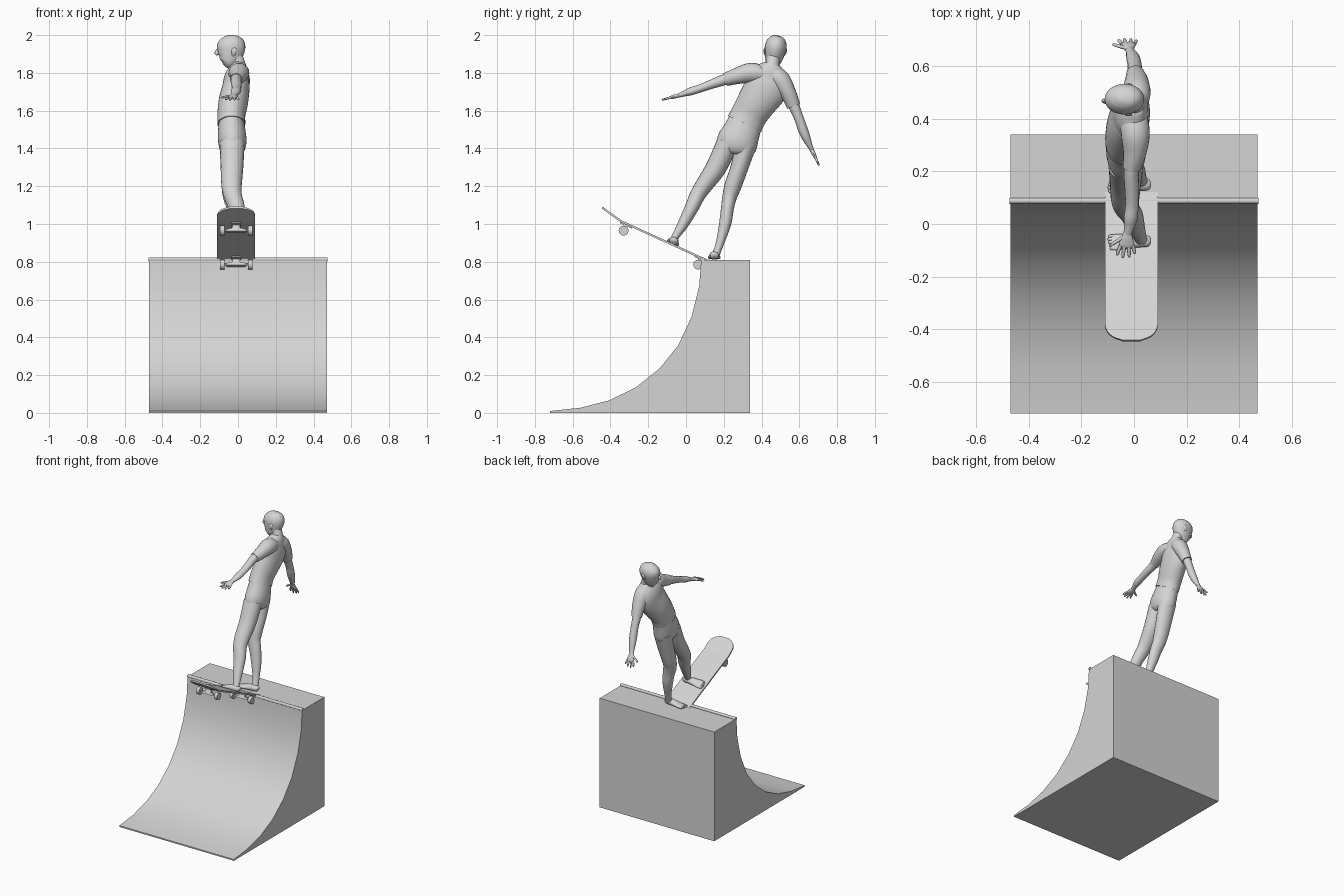
import bpy, bmesh, math
from mathutils import Vector, Matrix

grey = bpy.data.materials.new("light grey")
grey.diffuse_color = (0.66, 0.66, 0.66, 1)


def finish(name, bm, angle=50, matrix=None):
    bmesh.ops.recalc_face_normals(bm, faces=bm.faces)
    me = bpy.data.meshes.new(name)
    bm.to_mesh(me)
    bm.free()
    if matrix:
        me.transform(matrix)
    me.materials.append(grey)
    ob = bpy.data.objects.new(name, me)
    bpy.context.collection.objects.link(ob)
    bpy.ops.object.select_all(action='DESELECT')
    ob.select_set(True)
    bpy.context.view_layer.objects.active = ob
    bpy.ops.object.shade_smooth_by_angle(angle=math.radians(angle))
    return ob


def bridge(bm, rings):
    for a, b in zip(rings, rings[1:]):
        for i in range(len(a)):
            j = (i + 1) % len(a)
            bm.faces.new((a[i], a[j], b[j], b[i]))
    bm.faces.new(rings[0])
    bm.faces.new(rings[-1])


def spline(st, steps):
    """Catmull-Rom through the stations."""
    p = [Vector(s) for s in st]
    p = [2 * p[0] - p[1]] + p + [2 * p[-1] - p[-2]]
    out = []
    for i in range(1, len(p) - 2):
        a, b, c, d = p[i - 1:i + 3]
        for k in range(steps):
            t = k / steps
            out.append(0.5 * (2 * b + (c - a) * t + (2 * a - 5 * b + 4 * c - d) * t ** 2
                              + (3 * b - a - 3 * c + d) * t ** 3))
    return out + [p[-2]]


def loft(name, st, wide=(1, 0, 0), sides=20, steps=4):
    """Elliptical tube; station = x, y, z, radius along wide, other radius."""
    pts = spline(st, steps)
    bm = bmesh.new()
    rings = []
    for i, s in enumerate(pts):
        c = Vector(s[:3])
        t = (Vector(pts[min(i + 1, len(pts) - 1)][:3]) - Vector(pts[max(i - 1, 0)][:3])).normalized()
        a = Vector(wide)
        a = (a - t * a.dot(t)).normalized()
        b = t.cross(a)
        ring = []
        for k in range(sides):
            w = 2 * math.pi * k / sides
            ring.append(bm.verts.new(c + a * math.cos(w) * max(s[3], .001) + b * math.sin(w) * max(s[4], .001)))
        rings.append(ring)
    bridge(bm, rings)
    return finish(name, bm)


def prism(name, outline, x0, x1, angle=30, matrix=None):
    """Outline in the y-z plane, stretched along x."""
    bm = bmesh.new()
    bridge(bm, [[bm.verts.new((x, y, z)) for y, z in outline] for x in (x0, x1)])
    return finish(name, bm, angle, matrix)


def circle(y, z, r, n=20):
    return [(y + r * math.cos(2 * math.pi * i / n), z + r * math.sin(2 * math.pi * i / n)) for i in range(n)]


# Quarter pipe and its coping
prism("ramp", [(-.72, 0), (-.72, .01), (-.56, .027), (-.41, .065), (-.265, .135), (-.14, .235), (-.04, .36),
               (.03, .51), (.07, .67), (.08, .81), (.34, .81), (.34, 0)], -.47, .47)
prism("coping", circle(.088, .813, .011, 14), -.473, .473)

# Board frame: x across, y along the deck, z out of the deck
board = Matrix(((1, 0, 0, -.01), (0, .91, .415, -.133), (0, -.415, .91, .875), (0, 0, 0, 1)))

# Deck with rounded, kicked ends
L, R = .371, .085
ts = [R * (1 - math.cos(math.pi / 2 * i / 9)) for i in range(10)] + [.10, .12, .14]
ts = [-L + t for t in ts] + [L - t for t in reversed(ts)]
bm = bmesh.new()
rings = []
for y in ts:
    d = min((L - abs(y)) / R, 1)
    w = .101 * max(1 - (1 - d) ** 2.4, .08) ** (1 / 2.4)
    z = .045 + .2 * max(0, abs(y) - .25)
    rings.append([bm.verts.new(v) for v in ((-w, y, z), (w, y, z), (w, y, z - .011), (-w, y, z - .011))])
bridge(bm, rings)
finish("deck", bm, 30, board)

# Trucks and wheels
for end, s in (("front", -1), ("rear", 1)):
    y = s * .217
    prism(end + "_baseplate", [(y - .035, .036), (y + .035, .036), (y + .035, .028), (y - .035, .028)],
          -.025, .025, 30, board)
    bm = bmesh.new()
    bridge(bm, [[bm.verts.new((sx * w, y + sy * .012, z)) for sx, sy in ((-1, -1), (1, -1), (1, 1), (-1, 1))]
                for z, w in ((.03, .018), (.01, .022), (.004, .05), (-.008, .05))])
    finish(end + "_hanger", bm, 30, board)
    prism(end + "_axle", circle(y, 0, .006, 10), -.085, .085, 30, board)
    for side, x in (("left", -.074), ("right", .074)):
        prism(f"{end}_{side}_wheel", circle(y, 0, .026), x - .012, x + .012, 40, board)

# Shirt, sleeves and trousers
loft("shirt", [(-.035, .31, 1.53, .074, .097), (-.035, .335, 1.58, .074, .096), (-.025, .375, 1.645, .078, .104),
               (-.012, .42, 1.715, .073, .115), (-.008, .437, 1.77, .066, .11), (.002, .45, 1.815, .052, .085),
               (.005, .459, 1.848, .036, .042)], sides=32)
loft("left_sleeve", [(0, .42, 1.79, .05, .045), (.005, .345, 1.80, .055, .053), (.003, .275, 1.785, .045, .044),
                     (-.01, .21, 1.765, .033, .035)])
loft("right_sleeve", [(0, .455, 1.80, .05, .045), (.008, .497, 1.765, .055, .053), (.01, .54, 1.695, .046, .043),
                      (.005, .57, 1.625, .035, .036)])
loft("trousers_seat", [(-.035, .317, 1.545, .066, .09), (-.033, .295, 1.49, .073, .098),
                       (-.03, .272, 1.435, .075, .108), (-.032, .258, 1.395, .066, .10),
                       (-.033, .253, 1.375, .05, .07)], sides=32)

# Legs
loft("left_leg", [(-.031, .22, 1.43, .066, .058), (-.032, .16, 1.30, .06, .055), (-.034, .095, 1.205, .054, .046),
                  (-.027, .06, 1.15, .048, .041), (-.008, .032, 1.09, .043, .037), (.008, -.015, 1.0, .034, .029),
                  (.025, -.055, .935, .024, .02), (.03, -.068, .905, .022, .02)])
loft("right_leg", [(-.031, .318, 1.42, .066, .055), (-.032, .283, 1.30, .06, .047), (-.034, .248, 1.20, .053, .045),
                   (-.03, .23, 1.14, .048, .038), (-.012, .219, 1.08, .043, .034), (.005, .207, 1.0, .037, .032),
                   (.022, .18, .90, .025, .022), (.03, .157, .835, .022, .02)])

# Feet with toes, pointing to -x
for side, y, z, wide in (("left", -.066, .908, Vector((0, .91, -.415))), ("right", .15, .83, Vector((0, 1, 0)))):
    up = Vector((1, 0, 0)).cross(wide)
    rows = [(.062, .01, .008, 0), (.053, .022, .018, .003), (.02, .025, .023, .004), (-.03, .03, .016, -.002),
            (-.065, .034, .011, -.007), (-.085, .031, .009, -.009)]
    loft(side + "_foot", [(*(Vector((x, y, z)) + up * h), a, b) for x, a, b, h in rows], wide=wide)
    for i in range(5):
        p = Vector((-.078, y, z)) + wide * (i - 2) * .0125 - up * .009
        n = .022 - .003 * abs(i - (3 if side == "left" else 1))
        loft(f"{side}_toe_{i + 1}", [(*p, .007, .008), (p.x - n * .7, p.y, p.z, .007, .007),
                                     (p.x - n, p.y, p.z, .003, .003)], wide=wide, sides=8, steps=2)

# Arms
loft("left_arm", [(0, .27, 1.785, .03, .03), (-.01, .20, 1.763, .029, .029), (-.008, .13, 1.738, .027, .024),
                  (-.008, .07, 1.716, .025, .021), (-.012, .025, 1.702, .026, .021), (-.018, -.01, 1.69, .02, .015),
                  (-.025, -.04, 1.68, .015, .011)], sides=16)
loft("right_arm", [(.007, .545, 1.69, .03, .03), (.004, .573, 1.62, .029, .029), (.003, .598, 1.56, .027, .025),
                   (0, .617, 1.505, .027, .026), (-.005, .635, 1.46, .025, .023), (-.013, .655, 1.415, .018, .015),
                   (-.02, .667, 1.39, .015, .011)], sides=16)


# Hands: flat palm, four spread fingers, thumb towards -x
def hand(side, wrist, d):
    w, d = Vector(wrist), Vector(d).normalized()
    X = Vector((1, 0, 0))
    loft(side + "_palm", [(*(w - d * .012), .014, .01), (*(w + d * .015), .023, .011),
                          (*(w + d * .04), .029, .009), (*(w + d * .052), .025, .006)], sides=14)
    parts = [(.042, (i - 1.5) * .0155, (i - 1.5) * .2, n) for i, n in enumerate((.042, .05, .048, .036))]
    parts.append((.012, -.016, -1.5, .055))
    for i, (along, off, splay, n) in enumerate(parts):
        p = w + d * along + X * off
        f = (d + X * splay).normalized()
        loft(f"{side}_{'thumb' if i == 4 else 'finger_%d' % (i + 1)}",
             [(*p, .0075, .007), (*(p + f * n * .55), .0068, .006), (*(p + f * n * .9), .0055, .005),
              (*(p + f * n), .002, .002)], wide=(1, .1, .1), sides=8, steps=2)


hand("left", (-.026, -.04, 1.68), (-.05, -.96, -.25))
hand("right", (-.02, .666, 1.393), (-.05, .42, -.9))

# Neck and head, face towards -x
loft("neck", [(.008, .453, 1.82, .04, .045), (.0, .459, 1.855, .036, .036), (-.012, .465, 1.89, .036, .036)])
loft("head", [(-.072, .458, 1.842, .018, .014), (-.064, .46, 1.85, .04, .033), (-.05, .464, 1.872, .058, .045),
              (-.041, .469, 1.90, .068, .053), (-.037, .474, 1.93, .075, .058), (-.036, .478, 1.957, .072, .055),
              (-.037, .481, 1.98, .057, .043), (-.038, .483, 1.994, .033, .026), (-.038, .484, 1.999, .01, .008)],
     sides=24)
loft("nose", [(-.1, .474, 1.93, .006, .005), (-.113, .469, 1.908, .011, .009), (-.108, .466, 1.896, .008, .01)],
     sides=10)
for side, s in (("left", -1), ("right", 1)):
    loft(side + "_ear", [(-.028, .469 + s * .046, 1.888, .006, .004), (-.022, .471 + s * .054, 1.905, .012, .006),
                         (-.02, .473 + s * .057, 1.922, .014, .006), (-.022, .474 + s * .055, 1.932, .006, .003)],
         sides=10)
